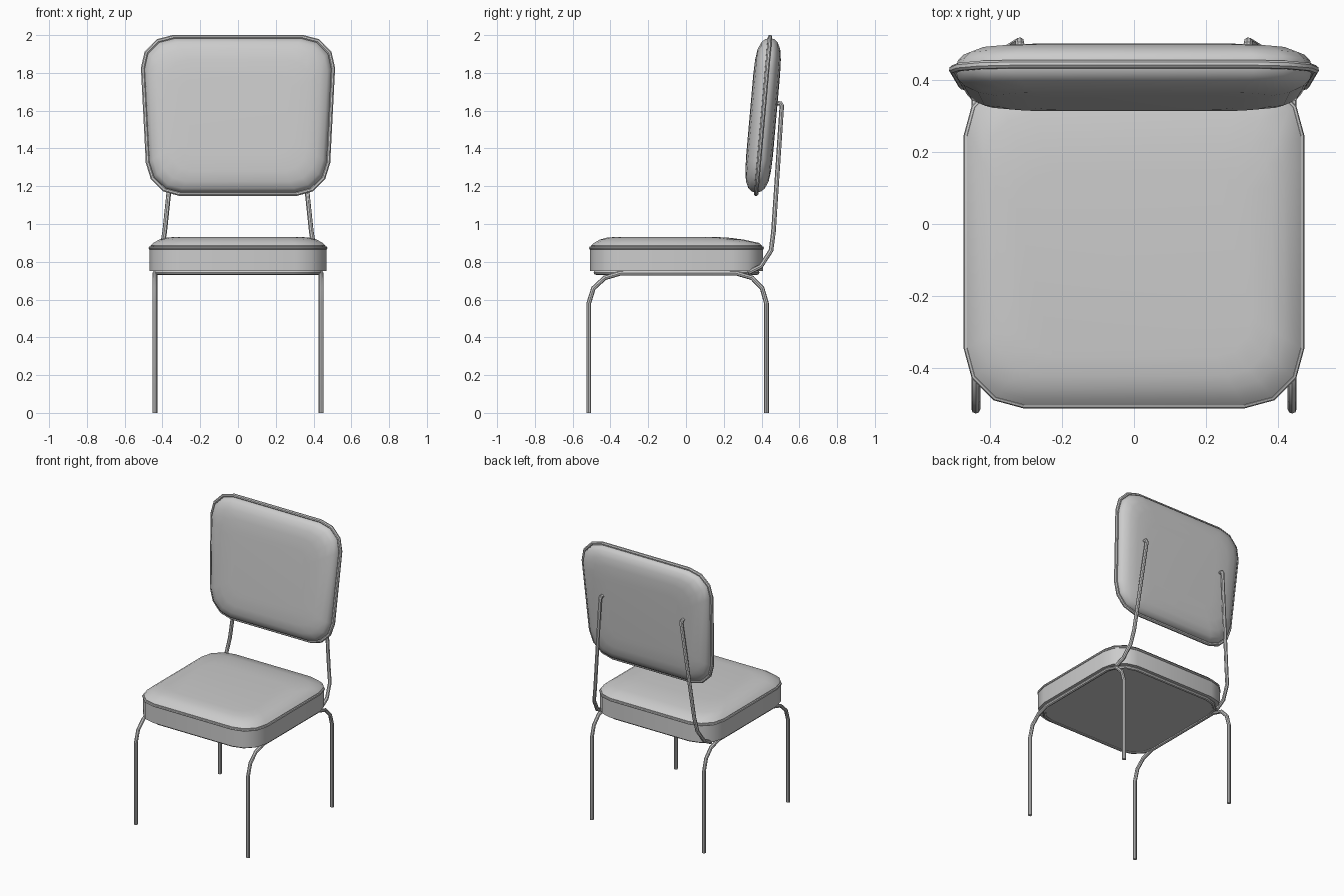
import bpy, bmesh
from math import sin, cos, pi, radians

if "Cube" in bpy.data.objects:
    bpy.data.objects.remove(bpy.data.objects["Cube"])

grey = bpy.data.materials.new("plain grey")
grey.use_nodes = True
grey.diffuse_color = (0.6, 0.6, 0.6, 1)
grey.node_tree.nodes["Principled BSDF"].inputs["Base Color"].default_value = (0.6, 0.6, 0.6, 1)


def finish(obj):
    bpy.ops.object.select_all(action="DESELECT")
    obj.select_set(True)
    bpy.context.view_layer.objects.active = obj
    if obj.type == "CURVE":
        bpy.ops.object.convert(target="MESH")
        obj = bpy.context.object
    obj.data.materials.clear()
    obj.data.materials.append(grey)
    bpy.ops.object.shade_smooth_by_angle(angle=radians(42))


def rounded(w, h, r, steps=3):
    """Rounded rectangle with half sizes w, h and corner radius r."""
    pts = []
    for q, (sx, sy) in enumerate([(1, 1), (-1, 1), (-1, -1), (1, -1)]):
        for i in range(steps + 1):
            a = (q + i / steps) * pi / 2
            pts.append((sx * (w - r) + r * cos(a), sy * (h - r) + r * sin(a)))
    return pts


def loft(name, rings):
    bm = bmesh.new()
    loops = [[bm.verts.new(p) for p in ring] for ring in rings]
    n = len(loops[0])
    for a, b in zip(loops, loops[1:]):
        for i in range(n):
            j = (i + 1) % n
            bm.faces.new((a[i], a[j], b[j], b[i]))
    bm.faces.new(loops[0][::-1])
    bm.faces.new(loops[-1])
    bmesh.ops.recalc_face_normals(bm, faces=bm.faces)
    mesh = bpy.data.meshes.new(name)
    bm.to_mesh(mesh)
    bm.free()
    obj = bpy.data.objects.new(name, mesh)
    bpy.context.collection.objects.link(obj)
    finish(obj)


def tube(name, pts, radius, closed=False):
    curve = bpy.data.curves.new(name, "CURVE")
    curve.dimensions = "3D"
    curve.bevel_depth = radius
    curve.bevel_resolution = 2
    curve.use_fill_caps = True
    spline = curve.splines.new("POLY")
    spline.points.add(len(pts) - 1)
    for p, co in zip(spline.points, pts):
        p.co = (*co, 1)
    spline.use_cyclic_u = closed
    obj = bpy.data.objects.new(name, curve)
    bpy.context.collection.objects.link(obj)
    finish(obj)


# Seat: straight-sided base and domed cushion
SEAT_W, SEAT_H, SEAT_Y, SEAT_R = 0.468, 0.457, -0.05, 0.16


def seat_ring(inset, z, back=0.0):
    ring = rounded(SEAT_W - inset, SEAT_H - inset - back / 2, max(SEAT_R - inset * 0.4, 0.08))
    return [(x, y + SEAT_Y - back / 2, z) for x, y in ring]


loft("seat_base", [seat_ring(0.0, 0.75), seat_ring(0.0, 0.868)])
loft("seat_cushion", [seat_ring(0.006, 0.865), seat_ring(0.004, 0.885), seat_ring(0.02, 0.9),
                      seat_ring(0.05, 0.917, 0.05), seat_ring(0.085, 0.927, 0.09),
                      seat_ring(0.14, 0.932, 0.12)])
loft("seat_underside", [seat_ring(0.03, 0.738), seat_ring(0.03, 0.755)])
tube("seat_piping", seat_ring(0.003, 0.873), 0.009, True)
tube("seat_frame", seat_ring(0.03, 0.743), 0.012, True)


# Backrest: tapered, tilted padded panel with piping around its edge
def back_ring(inset, depth):
    ring = rounded(0.49 - inset, 0.415 - inset, max(0.165 - inset * 0.4, 0.08))
    return [(x * (1 + 0.105 * v), 0.408 + 0.088 * v + depth, 1.575 + v) for x, v in ring]


half = [(0.006, 0.0), (0.012, 0.025), (0.028, 0.043), (0.065, 0.06), (0.12, 0.068), (0.2, 0.071)]
loft("backrest_pad", [back_ring(i, -d) for i, d in half[::-1]] + [back_ring(i, d) for i, d in half[1:]])
tube("backrest_piping", back_ring(0.0, 0.0), 0.012, True)

# Bent tube legs and backrest supports on both sides
leg = [(-0.515, 0), (-0.515, 0.58), (-0.49, 0.66), (-0.43, 0.715), (-0.345, 0.74),
       (0.265, 0.74), (0.35, 0.715), (0.403, 0.66), (0.426, 0.58), (0.426, 0)]
support = [(0.425, 0.33, 0.743), (0.42, 0.395, 0.775), (0.405, 0.45, 0.86), (0.388, 0.463, 0.96),
           (0.318, 0.507, 1.625), (0.317, 0.5, 1.638), (0.317, 0.47, 1.642)]
for side, s in (("left", 1), ("right", -1)):
    tube(side + "_legs", [(s * 0.44, y, z) for y, z in leg], 0.0125)
    tube(side + "_back_support", [(s * x, y, z) for x, y, z in support], 0.0125)
